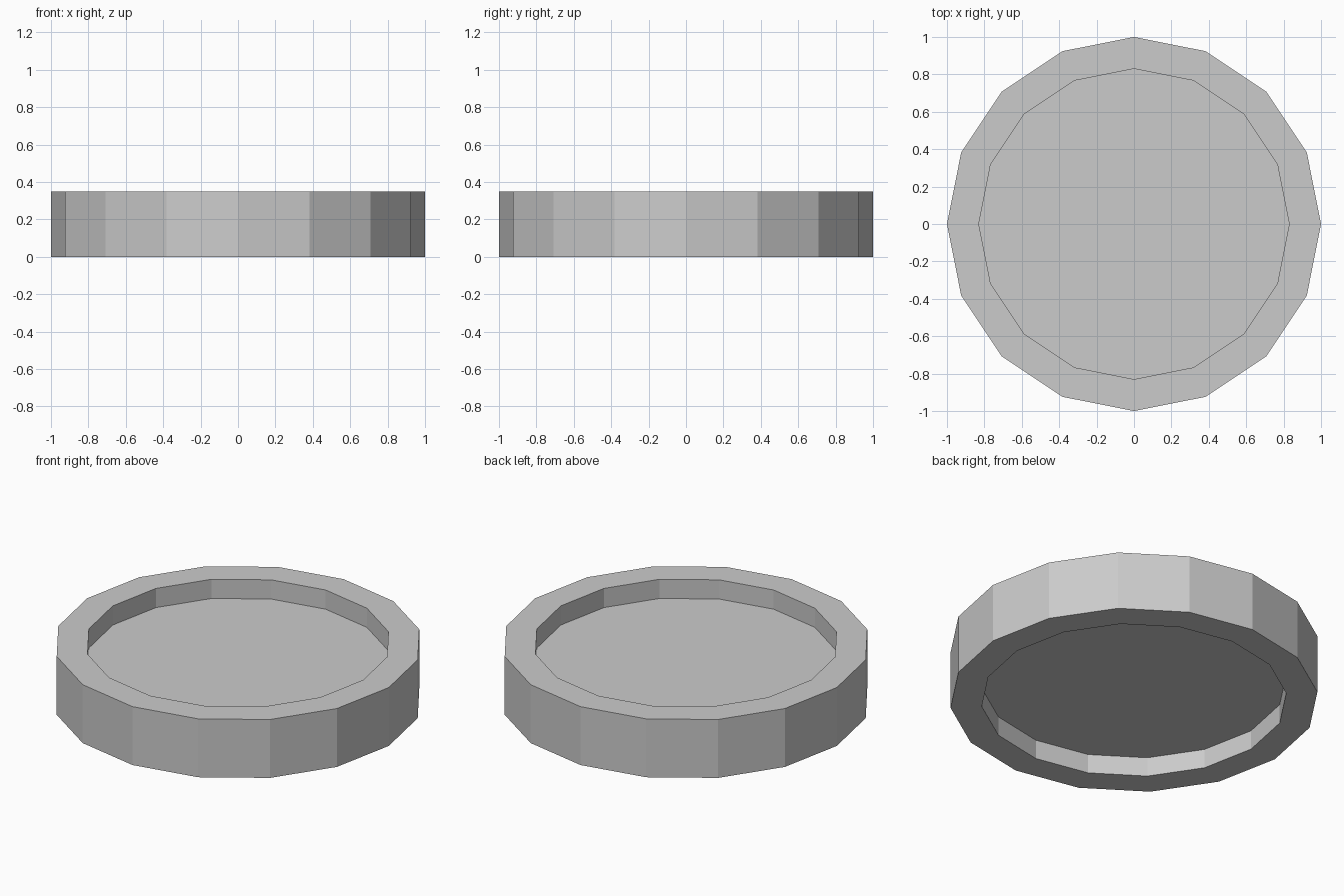
import bpy
import bmesh
from math import cos, sin, tau

if "Cube" in bpy.data.objects:
    bpy.data.objects.remove(bpy.data.objects["Cube"])

SIDES = 16
OUTER, INNER = 1.0, 0.83
HEIGHT, RECESS = 0.35, 0.115


def ring(bm, radius, z):
    return [bm.verts.new((radius * cos(tau * i / SIDES), radius * sin(tau * i / SIDES), z))
            for i in range(SIDES)]


# Round disc with a raised rim on both faces, lofted from underside to top
profile = [(INNER, RECESS), (INNER, 0), (OUTER, 0),
           (OUTER, HEIGHT), (INNER, HEIGHT), (INNER, HEIGHT - RECESS)]
bm = bmesh.new()
rings = [ring(bm, r, z) for r, z in profile]
for a, b in zip(rings, rings[1:]):
    for i in range(SIDES):
        j = (i + 1) % SIDES
        bm.faces.new((a[i], a[j], b[j], b[i]))

# Recessed floors
bm.faces.new(rings[0][::-1])
bm.faces.new(rings[-1])
bmesh.ops.recalc_face_normals(bm, faces=bm.faces)

mesh = bpy.data.meshes.new("rimmed_disc")
bm.to_mesh(mesh)
bm.free()
bpy.context.collection.objects.link(bpy.data.objects.new("rimmed_disc", mesh))
